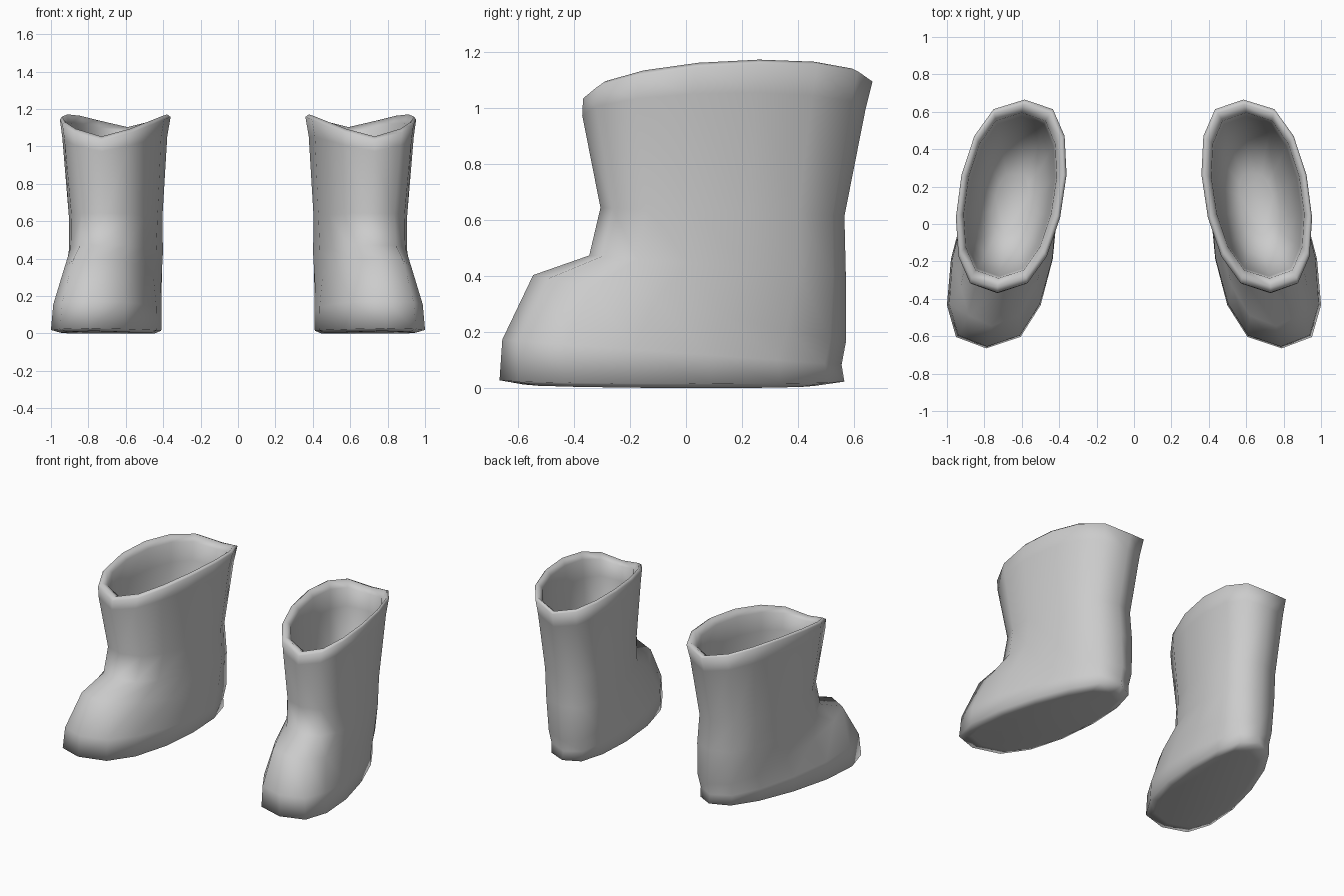
import bpy, bmesh
from math import sin, cos, tau

if "Cube" in bpy.data.objects:
    bpy.data.objects.remove(bpy.data.objects["Cube"])

SEG = 14

# Each ring: front (x, y, z), back (x, y, z), half width front, half width back, side arch in z
OUTER = [
    ((.775, -.58, .01), (.58, .46, .005), .27, .18, -.01),     # sole
    ((.79, -.665, .025), (.575, .565, .02), .32, .21, -.01),   # sole edge
    ((.785, -.655, .17), (.575, .555, .08), .305, .22, 0),     # toe wall
    ((.76, -.545, .40), (.575, .57, .16), .24, .24, 0),        # toe top
    ((.725, -.345, .47), (.585, .57, .40), .23, .25, 0),       # instep
    ((.71, -.305, .64), (.60, .565, .61), .24, .245, 0),       # ankle
    ((.73, -.37, .97), (.59, .64, .99), .265, .275, .07),      # shaft top
    ((.73, -.367, 1.03), (.585, .665, 1.09), .28, .29, .09),   # rim outside
    ((.73, -.335, 1.05), (.59, .64, 1.10), .265, .275, .09),   # rim crest
]
INNER = [
    ((.725, -.29, 1.03), (.60, .595, 1.07), .235, .242, .07),  # rim inside
    ((.72, -.28, .93), (.60, .575, .96), .225, .23, .04),
    ((.715, -.25, .74), (.605, .53, .75), .205, .21, 0),
    ((.70, -.18, .58), (.61, .42, .56), .16, .16, 0),
    ((.69, -.06, .50), (.63, .28, .49), .09, .09, 0),          # inner floor
]


def ring(bm, side, front, back, wf, wb, arch):
    verts = []
    for i in range(SEG):
        a = tau * i / SEG
        t, s = (1 - cos(a)) / 2, sin(a)
        x, y, z = (b + (f - b) * t for f, b in zip(front, back))
        w = (wb + (wf - wb) * t) * abs(s) ** .72
        x += w if s > 0 else -w
        verts.append(bm.verts.new((side * x, y, z + arch * abs(s))))
    return verts


def boot(name, side):
    bm = bmesh.new()
    rings = [ring(bm, side, *r) for r in OUTER + INNER]
    for lo, hi in zip(rings, rings[1:]):
        for i in range(SEG):
            j = (i + 1) % SEG
            bm.faces.new((lo[i], lo[j], hi[j], hi[i]))
    # Close the sole and the inner floor
    bm.faces.new(rings[0])
    bm.faces.new(rings[-1])
    # Rest the sole on the ground
    low = min(v.co.z for v in bm.verts)
    for v in bm.verts:
        v.co.z -= low
    bmesh.ops.recalc_face_normals(bm, faces=bm.faces)
    for f in bm.faces:
        f.smooth = True
    mesh = bpy.data.meshes.new(name)
    bm.to_mesh(mesh)
    bm.free()
    bpy.context.collection.objects.link(bpy.data.objects.new(name, mesh))


boot("boot_a", 1)
boot("boot_b", -1)
